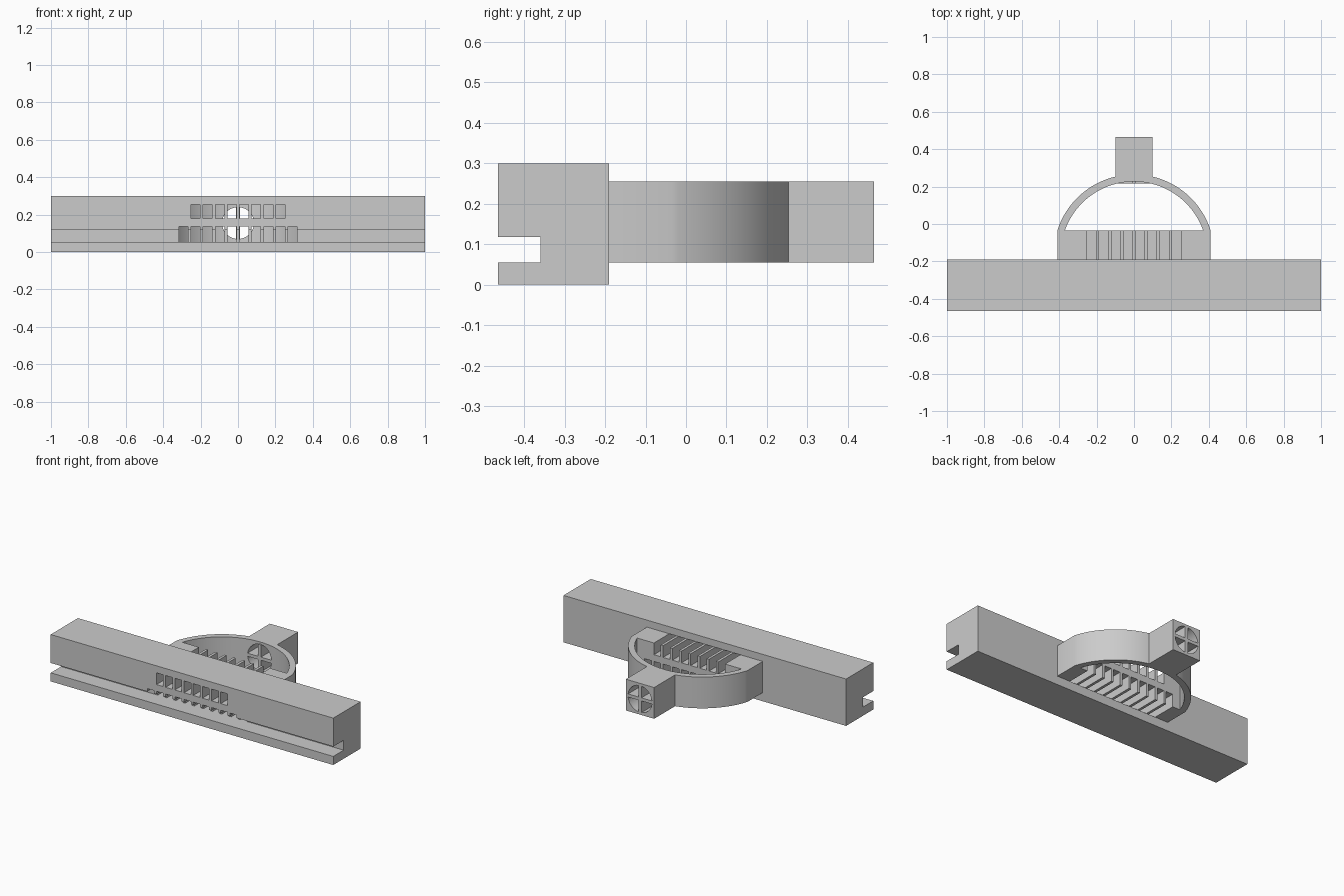
import bpy, bmesh, math
from mathutils import Vector

cube = bpy.data.objects.get("Cube")
if cube:
    bpy.data.objects.remove(cube, do_unlink=True)

grey = bpy.data.materials.new("plain grey")
grey.use_nodes = True
grey.diffuse_color = (0.6, 0.6, 0.6, 1)
grey.node_tree.nodes["Principled BSDF"].inputs["Base Color"].default_value = (0.6, 0.6, 0.6, 1)


def finish(bm, name):
    bmesh.ops.recalc_face_normals(bm, faces=bm.faces)
    mesh = bpy.data.meshes.new(name)
    bm.to_mesh(mesh)
    bm.free()
    mesh.materials.append(grey)
    obj = bpy.data.objects.new(name, mesh)
    bpy.context.collection.objects.link(obj)
    return obj


def prism(name, points, sweep):
    """Extrude a closed outline of 3D points along a vector."""
    bm = bmesh.new()
    face = bm.faces.new([bm.verts.new(p) for p in points])
    top = bmesh.ops.extrude_face_region(bm, geom=[face])["geom"]
    bmesh.ops.translate(bm, vec=Vector(sweep),
                        verts=[v for v in top if isinstance(v, bmesh.types.BMVert)])
    return finish(bm, name)


def boxes(name, spans):
    """One object from boxes given as (x0, x1, y0, y1, z0, z1)."""
    bm = bmesh.new()
    for x0, x1, y0, y1, z0, z1 in spans:
        verts = bmesh.ops.create_cube(bm, size=1)["verts"]
        bmesh.ops.scale(bm, vec=(x1 - x0, y1 - y0, z1 - z0), verts=verts)
        bmesh.ops.translate(bm, vec=((x0 + x1) / 2, (y0 + y1) / 2, (z0 + z1) / 2), verts=verts)
    return finish(bm, name)


def combine(obj, tool, operation):
    mod = obj.modifiers.new("combine", "BOOLEAN")
    mod.operation, mod.object, mod.solver = operation, tool, "EXACT"
    bpy.context.view_layer.objects.active = obj
    bpy.ops.object.modifier_apply(modifier=mod.name)
    bpy.data.objects.remove(tool, do_unlink=True)


FRONT, BACK, JOIN, COMB = -0.465, 0.465, -0.19, -0.035
LOW, HIGH, MID = 0.055, 0.255, 0.155
PITCH, SLOT, CENTRE = 0.065, 0.048, -0.165


def arc(radius, z, steps=64):
    """Arc of the round chamber, ending level with the comb."""
    start = math.asin((COMB - CENTRE) / radius)
    angles = [start + (math.pi - 2 * start) * i / steps for i in range(steps + 1)]
    return [(radius * math.cos(a), CENTRE + radius * math.sin(a), z) for a in angles]


def slots(count, y0, y1, z0, z1):
    mids = [(i - (count - 1) / 2) * PITCH for i in range(count)]
    return [(m - SLOT / 2, m + SLOT / 2, y0, y1, z0, z1) for m in mids]


# Long bar with a groove along its front
outline = [(FRONT, 0), (JOIN, 0), (JOIN, 0.3), (FRONT, 0.3),
           (FRONT, 0.118), (-0.36, 0.118), (-0.36, LOW), (FRONT, LOW)]
bar = prism("grooved_bar", [(-1, y, z) for y, z in outline], (2, 0, 0))
combine(bar, boxes("bar_slots", slots(8, -0.6, -0.1, 0.18, HIGH)
                   + slots(10, -0.6, -0.1, LOW, 0.137)), "DIFFERENCE")

# Rounded housing with its square outlet
outer = arc(0.43, LOW)
ends = [(outer[-1][0], JOIN, LOW), (outer[0][0], JOIN, LOW)]
housing = prism("rounded_housing", outer + ends, (0, 0, HIGH - LOW))
combine(housing, boxes("outlet", [(-0.1, 0.1, 0.1, BACK, LOW, HIGH)]), "UNION")
combine(housing, prism("chamber", arc(0.392, -0.1), (0, 0, 0.6)), "DIFFERENCE")

# Round bore through the outlet
ring = [(0.085 * math.cos(math.tau * i / 48), 0.1, MID + 0.085 * math.sin(math.tau * i / 48))
        for i in range(48)]
combine(housing, prism("bore", ring, (0, 0.5, 0)), "DIFFERENCE")

# Comb slots, open above and below a solid middle plate
combine(housing, boxes("comb_slots", slots(8, -0.3, -0.02, 0.18, 0.4)
                       + slots(10, -0.3, -0.02, -0.1, 0.137)), "DIFFERENCE")

# Cross-shaped divider inside the bore
cross = boxes("outlet_cross", [(-0.01, 0.01, 0.217, BACK, MID - 0.087, MID + 0.087)])
combine(cross, boxes("cross_bar", [(-0.087, 0.087, 0.217, BACK, MID - 0.01, MID + 0.01)]), "UNION")

# Smooth curved walls, sharp edges kept
bpy.ops.object.select_all(action="DESELECT")
housing.select_set(True)
bpy.context.view_layer.objects.active = housing
bpy.ops.object.shade_smooth_by_angle(angle=math.radians(25))
